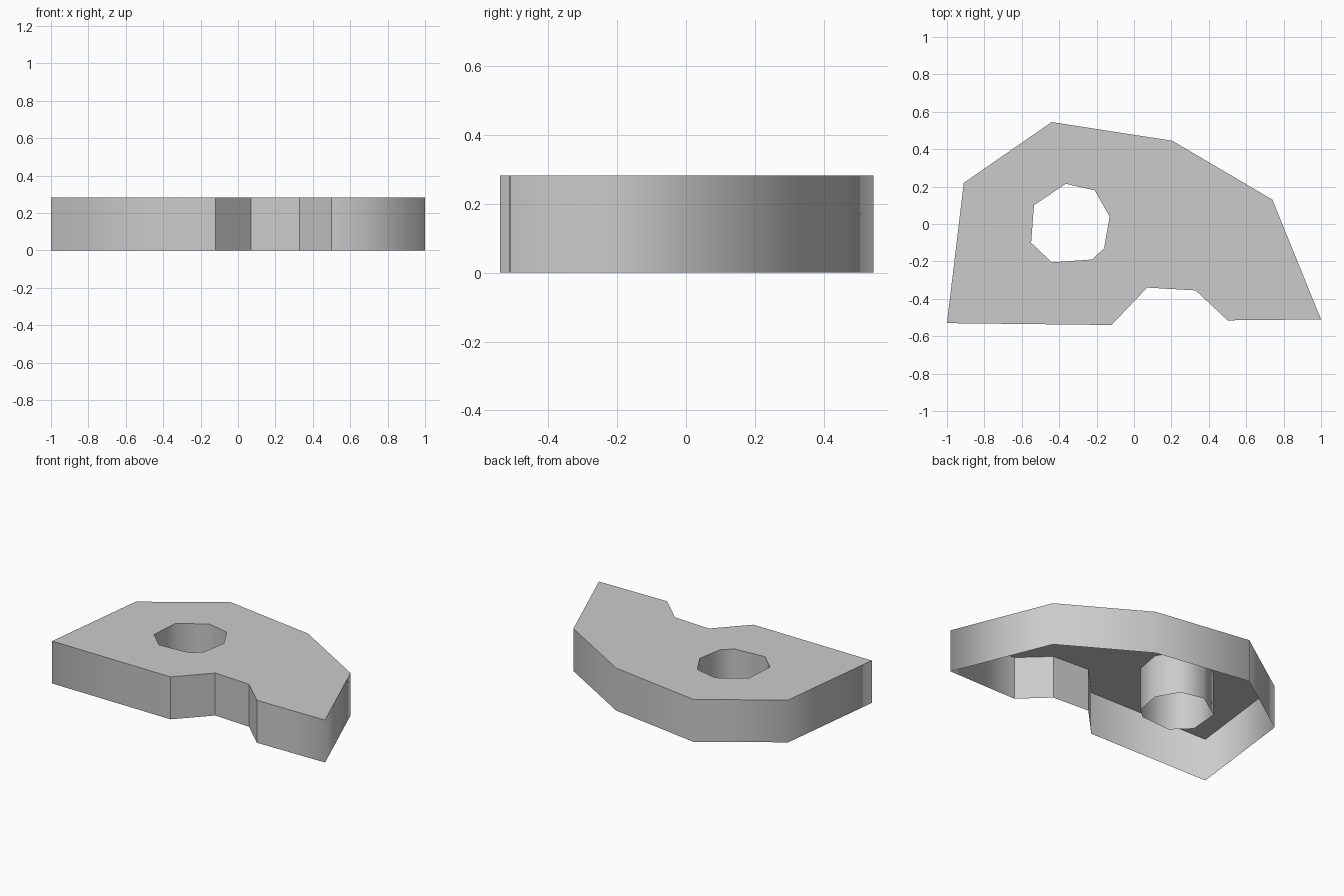
import bpy
import bmesh

HEIGHT = 0.283

if "Cube" in bpy.data.objects:
    bpy.data.objects.remove(bpy.data.objects["Cube"], do_unlink=True)

# Outline runs counter-clockwise, hole clockwise, so walls face outward
outline = [(-1, -.53), (-.12, -.54), (.07, -.34), (.33, -.355), (.5, -.515),
           (1, -.51), (.74, .13), (.205, .445), (-.44, .545), (-.91, .22)]
hole = [(-.365, .215), (-.21, .18), (-.13, .04), (-.16, -.13),
        (-.225, -.19), (-.44, -.205), (-.55, -.1), (-.535, .1)]
notch_corners = outline[1:5]


def add_wall(bm, points):
    """Ring of smooth wall faces; returns the top rim edges."""
    low = [bm.verts.new((x, y, 0)) for x, y in points]
    high = [bm.verts.new((x, y, HEIGHT)) for x, y in points]
    rim = []
    for i, point in enumerate(points):
        j = (i + 1) % len(points)
        face = bm.faces.new((low[i], low[j], high[j], high[i]))
        face.smooth = True
        rim.append(bm.edges.get((high[i], high[j])))
    # Only the notch corners are creased along the wall
    for i, point in enumerate(points):
        if point in notch_corners:
            bm.edges.get((low[i], high[i])).smooth = False
    return rim


# Walls and hole tube, open underneath
bm = bmesh.new()
rims = add_wall(bm, outline) + add_wall(bm, hole)

# Flat top around the hole
fill = bmesh.ops.triangle_fill(bm, edges=rims, use_beauty=True, normal=(0, 0, 1))
for face in fill["geom"]:
    if isinstance(face, bmesh.types.BMFace):
        face.smooth = False
        face.normal_update()
        if face.normal.z < 0:
            face.normal_flip()
for edge in rims:
    edge.smooth = False

mesh = bpy.data.meshes.new("notched_plate")
bm.to_mesh(mesh)
bm.free()
plate = bpy.data.objects.new("notched_plate", mesh)
bpy.context.collection.objects.link(plate)

# Single grey colour
grey = bpy.data.materials.new("light_grey")
grey.use_nodes = True
colour = (.6, .6, .6, 1)
grey.diffuse_color = colour
grey.node_tree.nodes["Principled BSDF"].inputs["Base Color"].default_value = colour
mesh.materials.append(grey)
